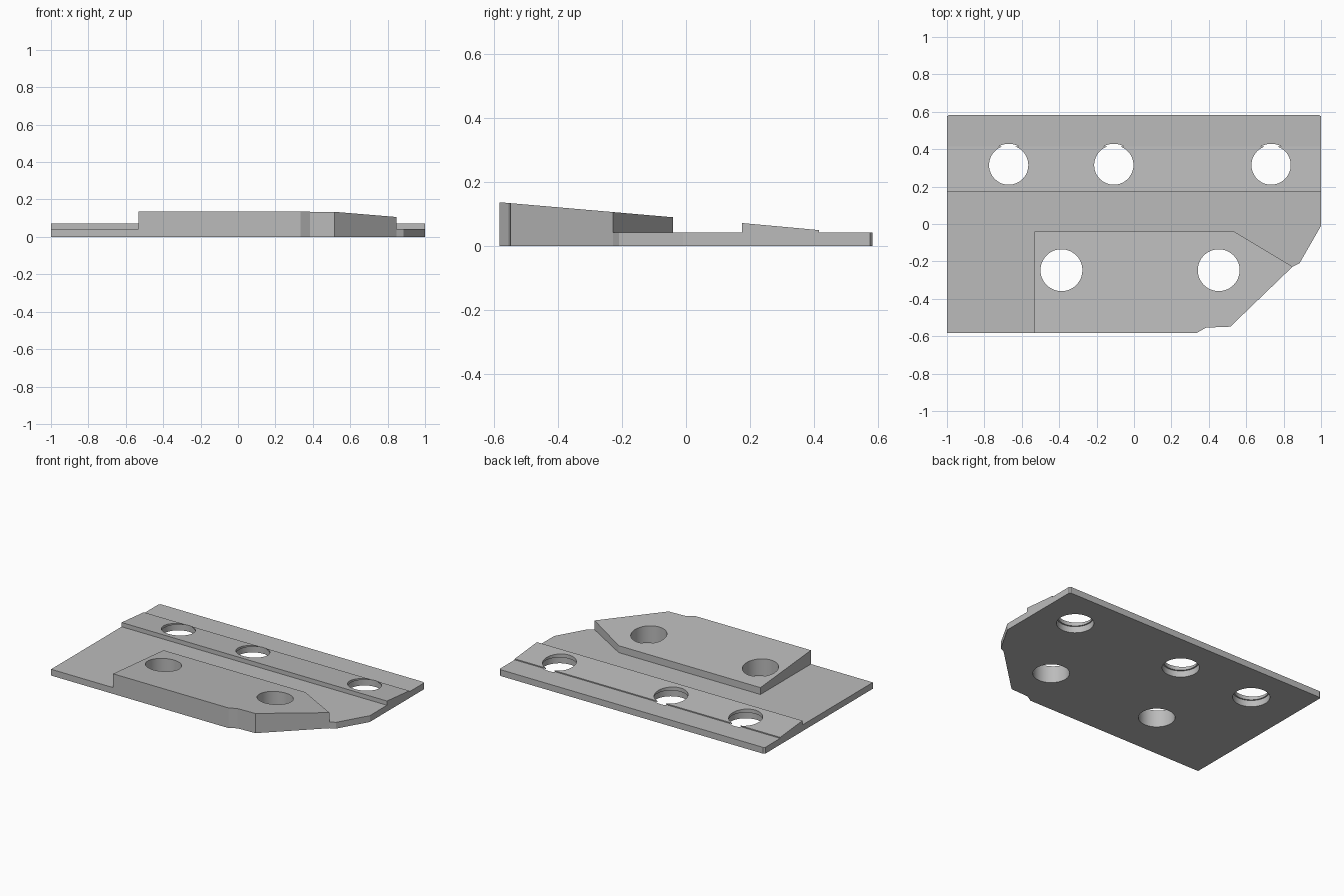
import bpy
import bmesh
import math

if "Cube" in bpy.data.objects:
    bpy.data.objects.remove(bpy.data.objects["Cube"])

grey = bpy.data.materials.new("plain grey")
grey.use_nodes = True
grey.diffuse_color = (0.5, 0.5, 0.5, 1)
grey.node_tree.nodes["Principled BSDF"].inputs["Base Color"].default_value = (0.5, 0.5, 0.5, 1)

BASE_TOP = 0.043


def prism(name, outline, bottom, top_at):
    """Extrude an xy outline upward to a height given by top_at(y)."""
    bm = bmesh.new()
    low = [bm.verts.new((x, y, bottom)) for x, y in outline]
    high = [bm.verts.new((x, y, top_at(y))) for x, y in outline]
    bm.faces.new(reversed(low))
    bm.faces.new(high)
    n = len(outline)
    for i in range(n):
        j = (i + 1) % n
        bm.faces.new((low[i], low[j], high[j], high[i]))
    mesh = bpy.data.meshes.new(name)
    bm.to_mesh(mesh)
    bm.free()
    mesh.materials.append(grey)
    obj = bpy.data.objects.new(name, mesh)
    bpy.context.collection.objects.link(obj)
    return obj


def drill(obj, centres, radius):
    """Cut round vertical holes through an object."""
    bpy.context.view_layer.objects.active = obj
    for x, y in centres:
        bpy.ops.mesh.primitive_cylinder_add(vertices=48, radius=radius, depth=1, location=(x, y, 0))
        cutter = bpy.context.object
        cutter.hide_render = True
        cutter.data.materials.append(grey)
        cut = obj.modifiers.new("hole", "BOOLEAN")
        cut.operation = "DIFFERENCE"
        cut.solver = "EXACT"
        cut.object = cutter
        bpy.context.view_layer.objects.active = obj
        bpy.ops.object.modifier_apply(modifier=cut.name)
        bpy.data.objects.remove(cutter)


def slope(y0, z0, y1, z1):
    return lambda y: z0 + (z1 - z0) * (y - y0) / (y1 - y0)


# Shared clipped front edge, then each part's own outline
front_edge = [(0.335, -0.583), (0.385, -0.554), (0.515, -0.549), (0.848, -0.228)]
base_outline = [(-1, -0.583)] + front_edge + [
    (0.885, -0.21), (1, -0.01), (1, 0.575), (0.99, 0.583), (-0.99, 0.583), (-1, 0.575)]
pad_outline = [(-0.533, -0.583)] + front_edge + [(0.535, -0.04), (-0.533, -0.04)]
strip_outline = [(-1, 0.175), (1, 0.175), (1, 0.415), (-1, 0.415)]

base = prism("base_plate", base_outline, 0, lambda y: BASE_TOP)
pad = prism("sloped_front_pad", pad_outline, BASE_TOP, slope(-0.583, 0.137, -0.04, 0.09))
strip = prism("sloped_rear_strip", strip_outline, BASE_TOP, slope(0.175, 0.072, 0.415, 0.05))

# Screw holes, slightly wider in the base beneath the strip
front_holes = [(x, -0.247) for x in (-0.388, 0.453)]
rear_holes = [(x, 0.315) for x in (-0.67, -0.108, 0.733)]
drill(base, front_holes, 0.112)
drill(pad, front_holes, 0.112)
drill(base, rear_holes, 0.114)
drill(strip, rear_holes, 0.105)

# Smooth the hole walls only
bpy.ops.object.select_all(action="DESELECT")
for part in (base, pad, strip):
    part.select_set(True)
bpy.context.view_layer.objects.active = base
bpy.ops.object.shade_smooth_by_angle(angle=math.radians(15))
